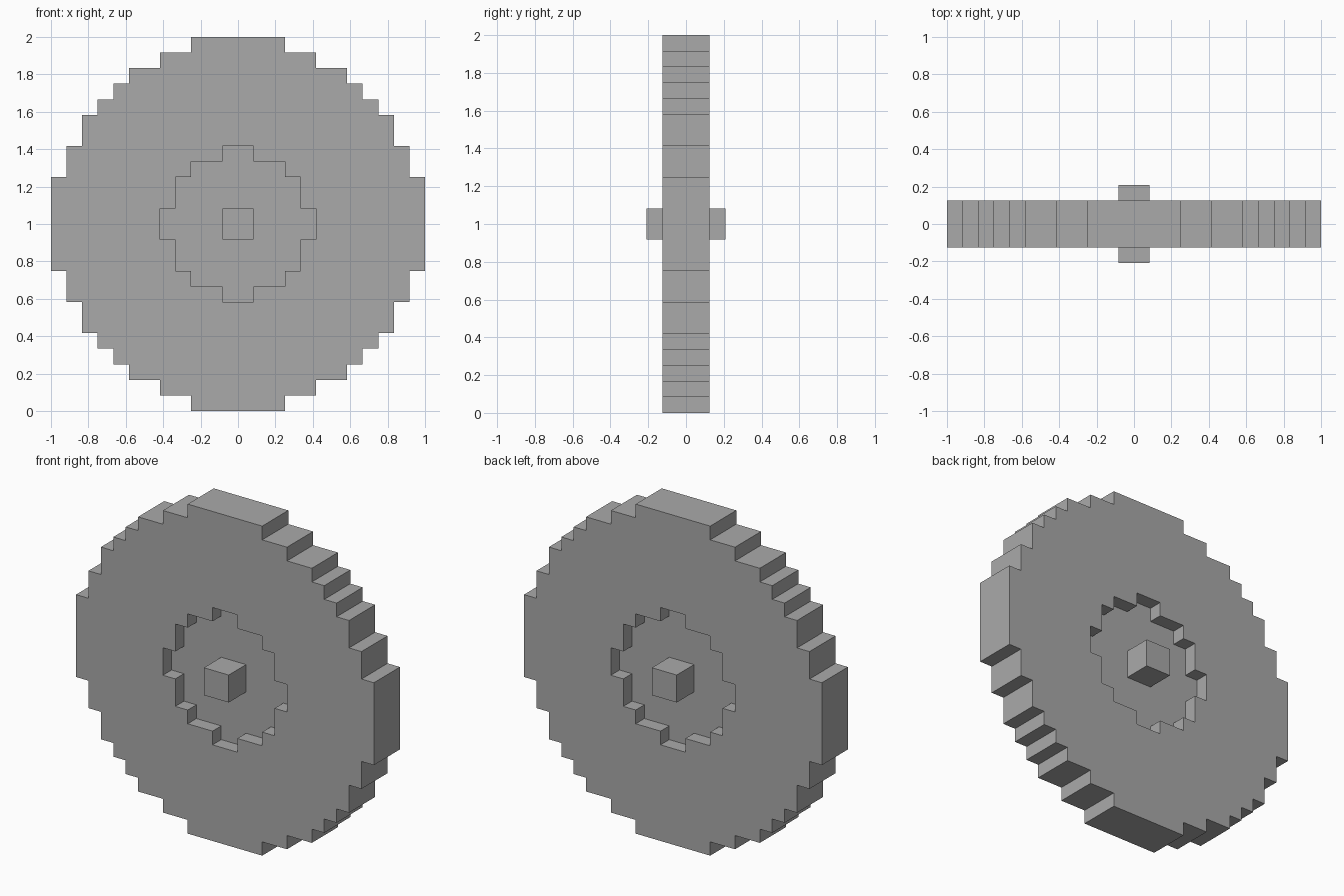
import bpy
import bmesh

cube = bpy.data.objects.get("Cube")
if cube:
    bpy.data.objects.remove(cube)

U = 1 / 12  # block size

grey = bpy.data.materials.new("plain_grey")
grey.use_nodes = True
COLOUR = (0.4, 0.4, 0.4, 1)
grey.diffuse_color = COLOUR
grey.node_tree.nodes["Principled BSDF"].inputs["Base Color"].default_value = COLOUR


def stepped_ring(corners):
    """Mirror the stair corners of one quadrant into a full closed outline."""
    right = corners + [(x, -z) for x, z in reversed(corners)]
    return right + [(-x, z) for x, z in reversed(right)]


def staircase(treads):
    """Stair outline of one quadrant, from its outer corners (x, z)."""
    points = []
    for (x, z), (_, below) in zip(treads, treads[1:]):
        points += [(x, z), (x, below)]
    return points + [treads[-1]]


RIM = stepped_ring(staircase([(3, 12), (5, 11), (7, 10), (8, 9), (9, 8), (10, 7), (11, 5), (12, 3)]))
RECESS = stepped_ring(staircase([(1, 5), (3, 4), (4, 3), (5, 1)]))
AXLE = stepped_ring([(1, 1)])


def wheel_mesh(bm):
    def loop(outline, y):
        verts = [bm.verts.new((x * U, y * U, 1 + z * U)) for x, z in outline]
        n = len(verts)
        return [bm.edges.new((verts[i], verts[(i + 1) % n])) for i in range(n)]

    def wall(a, b):
        for e, f in zip(a, b):
            bm.faces.new((*e.verts, f.verts[1], f.verts[0]))

    def flat(edges, side):
        bmesh.ops.triangle_fill(bm, edges=edges, use_beauty=True, normal=(0, side, 0))

    rims = []
    for side in (-1, 1):
        # Side face with a sunken hub and a projecting square axle
        rim = loop(RIM, side * 1.5)
        lip = loop(RECESS, side * 1.5)
        floor = loop(RECESS, side * 0.5)
        root = loop(AXLE, side * 0.5)
        tip = loop(AXLE, side * 2.5)
        flat(rim + lip, side)
        flat(floor + root, side)
        flat(tip, side)
        wall(lip, floor)
        wall(root, tip)
        rims.append(rim)
    # Stepped tread
    wall(*rims)
    bmesh.ops.recalc_face_normals(bm, faces=bm.faces)
    # Merge the flat triangles
    bmesh.ops.dissolve_limit(bm, angle_limit=0.01, verts=bm.verts, edges=bm.edges)


bm = bmesh.new()
wheel_mesh(bm)
mesh = bpy.data.meshes.new("wheel")
bm.to_mesh(mesh)
bm.free()
mesh.materials.append(grey)
wheel = bpy.data.objects.new("wheel", mesh)
bpy.context.collection.objects.link(wheel)
